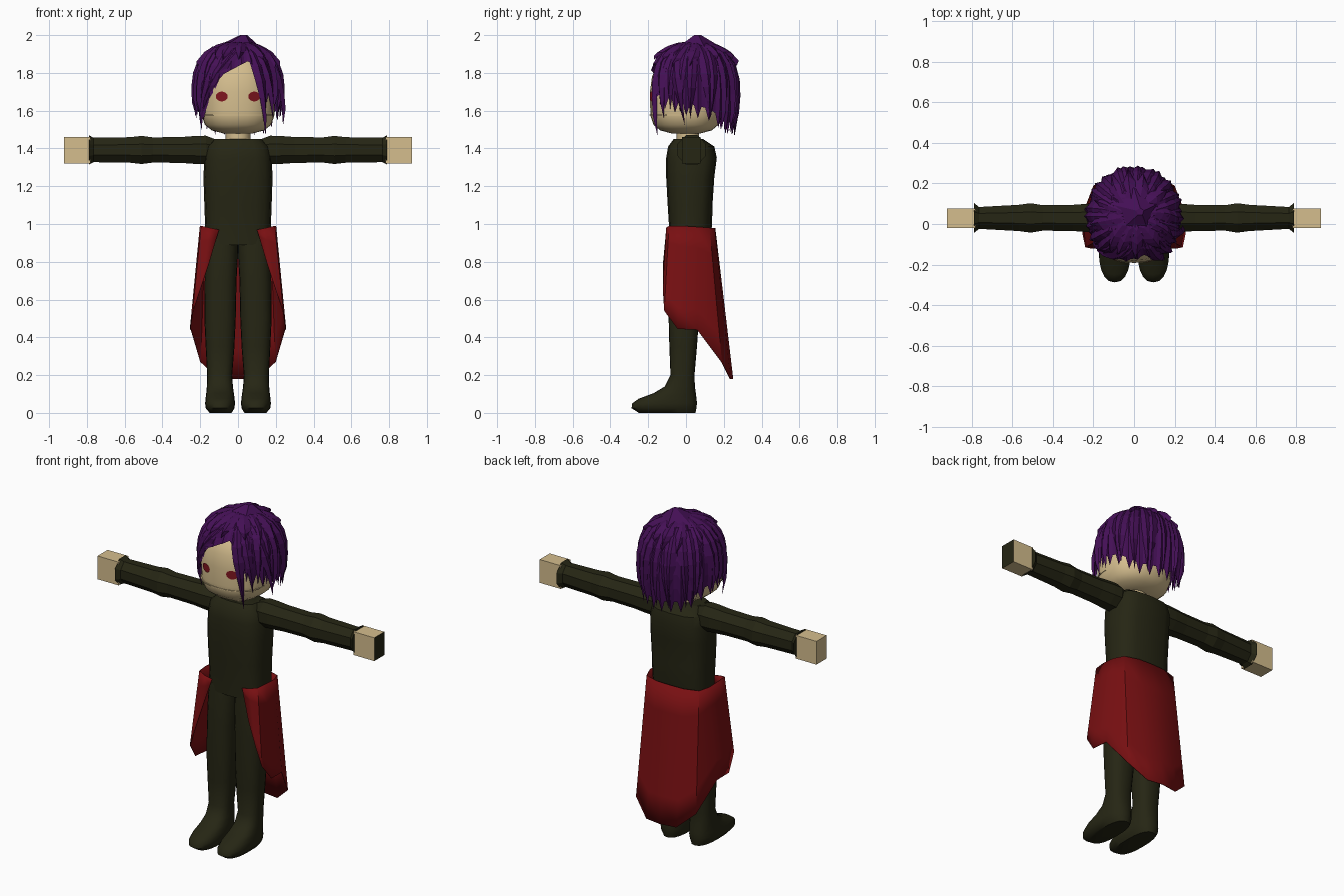
import bpy, bmesh, random
from math import sin, cos, pi, radians
from mathutils import Vector

random.seed(4)
cube = bpy.data.objects.get("Cube")
if cube:
    bpy.data.objects.remove(cube)


def material(name, rgb):
    m = bpy.data.materials.new(name)
    m.use_nodes = True
    m.diffuse_color = (*rgb, 1)
    bsdf = next(n for n in m.node_tree.nodes if n.type == 'BSDF_PRINCIPLED')
    bsdf.inputs["Base Color"].default_value = (*rgb, 1)
    bsdf.inputs["Roughness"].default_value = 0.9
    return m


SKIN = material("skin", (0.66, 0.51, 0.27))
CLOTH = material("dark_olive_cloth", (0.019, 0.019, 0.007))
RED = material("red_cloth", (0.19, 0.005, 0.006))
HAIR = material("purple_hair", (0.058, 0.005, 0.092))
EYE = material("eye_red", (0.22, 0.008, 0.014))


def finish(name, bm, *mats, smooth=None, recalc=True):
    if recalc:
        bmesh.ops.recalc_face_normals(bm, faces=bm.faces)
    me = bpy.data.meshes.new(name)
    bm.to_mesh(me)
    bm.free()
    ob = bpy.data.objects.new(name, me)
    bpy.context.collection.objects.link(ob)
    for m in mats:
        me.materials.append(m)
    if smooth:
        bpy.ops.object.select_all(action='DESELECT')
        ob.select_set(True)
        bpy.context.view_layer.objects.active = ob
        bpy.ops.object.shade_smooth_by_angle(angle=radians(smooth))
    return ob


def skin_rows(bm, rows, closed):
    """Join rows of points with quads; returns the vertex rows."""
    vr = [[bm.verts.new(p) for p in r] for r in rows]
    n = len(vr[0])
    for a, b in zip(vr, vr[1:]):
        for i in range(n if closed else n - 1):
            j = (i + 1) % n
            bm.faces.new((a[i], a[j], b[j], b[i]))
    return vr


def loft(name, rings, mat, smooth=None):
    bm = bmesh.new()
    vr = skin_rows(bm, rings, True)
    bm.faces.new(vr[0])
    bm.faces.new(vr[-1])
    return finish(name, bm, mat, smooth=smooth)


def spow(v, p):
    return (abs(v) ** p) * (1 if v >= 0 else -1)


def flat_ring(z, cx, rx, y0, y1, n=24, power=2.4):
    """Horizontal rounded ring spanning y0..y1."""
    return [Vector((cx + rx * spow(cos(2 * pi * i / n), 2 / power),
                    (y0 + y1) / 2 + (y1 - y0) / 2 * spow(sin(2 * pi * i / n), 2 / power), z))
            for i in range(n)]


def lerp_table(table, k):
    for (a, u), (b, v) in zip(table, table[1:]):
        if a <= k <= b:
            return u + (v - u) * (k - a) / (b - a)
    return table[0][1] if k < table[0][0] else table[-1][1]


# Torso and neck
TORSO = [(0.89, .176, -.088, .12), (0.99, .174, -.09, .138), (1.1, .178, -.097, .14),
         (1.25, .183, -.105, .15), (1.35, .178, -.105, .163), (1.41, .165, -.095, .15),
         (1.45, .125, -.065, .09)]
loft("torso", [flat_ring(z, 0, rx, a, b, 16, 3) for z, rx, a, b in TORSO], CLOTH, 35)
loft("neck", [flat_ring(z, 0, .065, -.05, .07, 12, 2) for z in (1.42, 1.52)], SKIN, 40)

# Head with a sharp jaw line
HEAD = [(1.478, .07), (1.495, .135), (1.525, .172), (1.572, .188), (1.6, .189), (1.7, .191),
        (1.78, .18), (1.85, .15), (1.9, .09), (1.92, .02)]
loft("head", [flat_ring(z, 0, r * 1.02, -r, r, 28, 2.3) for z, r in HEAD], SKIN, 45)
loft("mouth_crease", [flat_ring(z, 0, .193, -.192, .15, 28, 2.3) for z in (1.575, 1.58)], SKIN, 30)


def face_y(x, z):
    r = lerp_table(HEAD, z)
    return -r * (1 - abs(x / (r * 1.02)) ** 2.3) ** (1 / 2.3)


# Legs with feet, arms, hands and eyes for both sides
LEG = [(0.0, .092, .058, -.25, .05), (0.025, .095, .076, -.288, .055), (0.05, .095, .079, -.285, .058),
       (0.075, .095, .077, -.25, .056), (0.105, .095, .073, -.17, .052), (0.14, .096, .069, -.112, .047),
       (0.2, .097, .066, -.082, .045), (0.35, .095, .076, -.088, .058), (0.5, .095, .083, -.092, .068),
       (0.7, .092, .084, -.092, .085), (0.82, .088, .087, -.09, .105), (0.93, .086, .087, -.08, .11)]
ARM = [(0.10, .05, .05), (0.17, .077, .072), (0.22, .076, .072), (0.3, .07, .066), (0.45, .068, .064),
       (0.51, .076, .074), (0.57, .069, .066), (0.765, .066, .055), (0.79, .08, .076)]
for side, s in (("left", 1), ("right", -1)):
    loft(side + "_leg", [flat_ring(z, s * cx, rx, a, b, 20, 2.5) for z, cx, rx, a, b in LEG], CLOTH, 50)
    loft(side + "_sleeve",
         [[Vector((s * x, .03 + ry * cos(pi * (i + .5) / 4) * 1.06,
                   1.392 + rz * sin(pi * (i + .5) / 4) * 1.06)) for i in range(8)]
          for x, rz, ry in ARM], CLOTH)
    bm = bmesh.new()
    bmesh.ops.create_cube(bm, size=1)
    for v in bm.verts:
        v.co = Vector((s * .852 + v.co.x * .14, .028 + v.co.y * .096, 1.39 + v.co.z * .14))
    for f in bm.faces:
        f.normal_update()
        if f.normal.x > .9 and s > 0:      # dark end of the left hand
            f.material_index = 1
    finish(side + "_hand", bm, SKIN, CLOTH)
    bm = bmesh.new()
    rim = []
    for i in range(14):
        x, z = s * .086 + .032 * cos(pi * i / 7), 1.675 + .026 * sin(pi * i / 7)
        rim.append(bm.verts.new((x, face_y(x, z) - .005, z)))
    bm.faces.new(rim)
    bm.normal_update()
    if next(iter(bm.faces)).normal.y > 0:
        bmesh.ops.reverse_faces(bm, faces=bm.faces[:])
    finish(side + "_eye", bm, EYE, recalc=False)

# Open-fronted coat skirt: top point and hem point of each fold, front to back
FOLDS = [((.10, -.105, .97), (.155, -.122, .79)), ((.15, -.105, .98), (.205, -.122, .64)),
         ((.195, -.09, .99), (.24, -.115, .54)), ((.202, -.02, .99), (.255, -.045, .445)),
         ((.2, .06, .985), (.25, .06, .44)), ((.175, .125, .98), (.2, .19, .27)),
         ((.09, .152, .98), (.1, .235, .18)), ((0, .155, .98), (0, .25, .18))]
folds = [(Vector(a), Vector(b)) for a, b in FOLDS]
flip = Vector((-1, 1, 1))
folds += [(a * flip, b * flip) for a, b in reversed(folds[:-1])]
bm = bmesh.new()
skin_rows(bm, [[a.lerp(b, k / 5) for a, b in folds] for k in range(6)], False)
coat = finish("coat_skirt", bm, RED, smooth=40)
mod = coat.modifiers.new("cloth_thickness", 'SOLIDIFY')
mod.thickness = .004

# Hair: a ridged cap with a pointed hem, covered by tapered locks
PROFILE = [(1.46, .87), (1.55, .94), (1.63, .985), (1.72, 1.0), (1.8, .96), (1.86, .86),
           (1.91, .7), (1.945, .48), (1.965, .2), (1.97, 0)]
HEM = [(-180, 1.5), (-140, 1.51), (-110, 1.58), (-75, 1.62), (-54, 1.58), (-33, 1.71), (-22, 1.79),
       (0, 1.835), (17, 1.865), (28, 1.81), (38, 1.66), (60, 1.63), (110, 1.58), (140, 1.51), (180, 1.5)]


def hair_point(az, z, lift=0.0):
    r = lerp_table(PROFILE, z)
    a = radians(az)
    return Vector(((.232 * r + lift) * sin(a), .042 - (.24 * r + lift) * cos(a), z))


cols = range(-180, 180, 5)
rows = []
for t in (.01, .05, .12, .25, .42, .6, .8, 1):
    row = []
    for i, az in enumerate(cols):
        point = (i % 3 == 1)
        calm = -55 < az < 32
        hem = lerp_table(HEM, az) + (0 if calm else (-.035 if point else .03))
        row.append(hair_point(az, 1.968 - (1.968 - hem) * t, .006 if point else -.004))
    rows.append(row)
bm = bmesh.new()
vr = skin_rows(bm, rows, True)
bm.faces.new(vr[0])
finish("hair_cap", bm, HAIR)


def lock(bm, az, top, tip, width, lift=.012, drift=0.0, flare=0.0):
    """Ridged lock from near the crown to a pointed tip."""
    rows = []
    for k in range(6):
        t = k / 6
        z = top + (tip - top) * t ** 1.3
        half = width * (.55 + .45 * sin(pi * min(t * 1.3, 1))) * (1 - t ** 3)
        c = az + drift * t
        r = max(lerp_table(PROFILE, z), .3)
        out = flare * t * t
        rows.append([hair_point(c - half / r, z, out - .004),
                     hair_point(c, z, lift + out),
                     hair_point(c + half / r, z, out - .004)])
    vr = skin_rows(bm, rows, False)
    end = bm.verts.new(hair_point(az + drift, tip, flare))
    for a, b in zip(vr[-1], vr[-1][1:]):
        bm.faces.new((a, b, end))
    bm.faces.new((vr[0][0], vr[0][1], vr[0][2]))


bm = bmesh.new()
for az in range(48, 325, 14):              # sides and back
    a = az if az <= 180 else az - 360
    tip = lerp_table(HEM, a) - random.uniform(.0, .045)
    lock(bm, a, random.uniform(1.93, 1.96), max(tip, 1.475), random.uniform(9, 12),
         random.uniform(.008, .018), random.uniform(-8, 8))
for a in range(-170, 190, 30):             # tousled crown
    lock(bm, a, 1.962, random.uniform(1.82, 1.88) if -50 > a or a > 40 else 1.87,
         random.uniform(10, 15), random.uniform(.015, .028), random.uniform(-18, 18), .012)
# Fringe: swept to the right, long pointed locks beside the face
lock(bm, 12, 1.955, 1.70, 11, .012, -58, .004)
lock(bm, 0, 1.955, 1.58, 10, .012, -56, .01)
lock(bm, -30, 1.95, 1.49, 10, .012, -32, .012)
lock(bm, 24, 1.955, 1.465, 9, .014, 14, .035)
lock(bm, 36, 1.95, 1.56, 9, .014, 14, .02)
lock(bm, 55, 1.95, 1.52, 9, .014, 24, .03)
finish("hair_locks", bm, HAIR, recalc=True)

# Small tuft that gives the crown its highest point
bm = bmesh.new()
bmesh.ops.create_cone(bm, cap_ends=True, segments=5, radius1=.12, radius2=.02, depth=.06)
for v in bm.verts:
    v.co += Vector((.03 if v.co.z > 0 else 0, .06, 1.97))
finish("hair_tuft", bm, HAIR)
